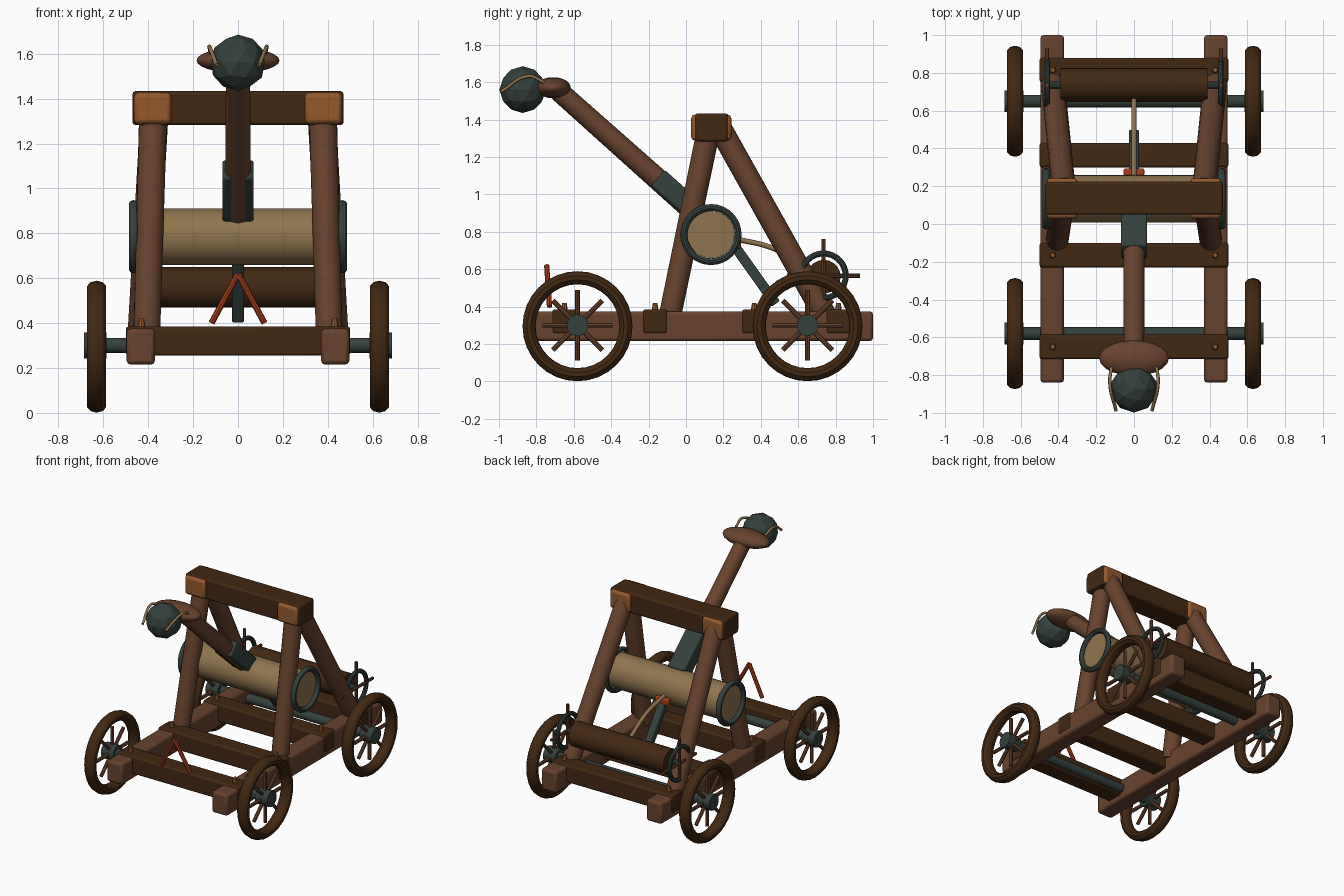
import bpy, math
from mathutils import Vector

if "Cube" in bpy.data.objects:
    bpy.data.objects.remove(bpy.data.objects["Cube"], do_unlink=True)


def material(name, rgb):
    m = bpy.data.materials.new(name)
    m.use_nodes = True
    m.diffuse_color = (*rgb, 1)
    bsdf = m.node_tree.nodes["Principled BSDF"]
    bsdf.inputs["Base Color"].default_value = (*rgb, 1)
    bsdf.inputs["Roughness"].default_value = 0.8
    return m


WOOD = material("brown wood", (0.14, 0.055, 0.026))
DARK = material("dark wood", (0.055, 0.021, 0.006))
CAP = material("orange wood", (0.30, 0.10, 0.025))
METAL = material("dark green metal", (0.035, 0.052, 0.045))
ROPE = material("tan rope", (0.28, 0.175, 0.075))
RED = material("red paint", (0.38, 0.045, 0.01))


def finish(name, mat, smooth=True):
    ob = bpy.context.object
    ob.name = name
    ob.data.materials.append(mat)
    if smooth:
        bpy.ops.object.shade_smooth_by_angle(angle=math.radians(35))
    return ob


def box(name, mat, center, size, bevel=0.015, tilt=0):
    bpy.ops.mesh.primitive_cube_add(size=1, location=center, rotation=(tilt, 0, 0))
    ob = bpy.context.object
    ob.scale = size
    bpy.ops.object.transform_apply(location=False, rotation=False)
    mod = ob.modifiers.new("bevel", "BEVEL")
    mod.width, mod.segments = bevel, 2
    return finish(name, mat)


def rod(name, mat, a, b, r, sides=16, r_end=None):
    a, b = Vector(a), Vector(b)
    d = b - a
    bpy.ops.mesh.primitive_cone_add(vertices=sides, radius1=r, radius2=r if r_end is None else r_end,
                                    depth=d.length, location=(a + b) / 2)
    bpy.context.object.rotation_euler = d.to_track_quat("Z", "Y").to_euler()
    return finish(name, mat)


def ring(name, mat, center, major, minor, half_width):
    # Torus lying in the side plane, with an oval section
    bpy.ops.mesh.primitive_torus_add(location=center, rotation=(0, math.pi / 2, 0), major_radius=major,
                                     minor_radius=minor, major_segments=32, minor_segments=10)
    bpy.context.object.scale.z = half_width / minor
    return finish(name, mat)


def cord(name, mat, points, r):
    cu = bpy.data.curves.new(name, "CURVE")
    cu.dimensions = "3D"
    cu.bevel_depth, cu.bevel_resolution, cu.resolution_u = r, 2, 6
    cu.use_fill_caps = True
    sp = cu.splines.new("BEZIER")
    sp.bezier_points.add(len(points) - 1)
    for p, co in zip(sp.bezier_points, points):
        p.co = co
        p.handle_left_type = p.handle_right_type = "AUTO"
    cu.materials.append(mat)
    ob = bpy.data.objects.new(name, cu)
    bpy.context.collection.objects.link(ob)


SIDES = (("left", 1), ("right", -1))

# Chassis beams and pegs
for i, y in enumerate((-0.65, -0.165, 0.365, 0.815)):
    box(f"cross_beam_{i + 1}", DARK, (0, y, 0.32), (1.0, 0.13, 0.13), 0.012)
    for side, s in SIDES:
        rod(f"{side}_peg_{i + 1}", CAP, (s * 0.43, y, 0.37), (s * 0.43, y, 0.42), 0.02, 8, 0.012)

# Axles and wheels
for end, y in (("front", -0.58), ("back", 0.65)):
    rod(f"{end}_axle", METAL, (-0.62, y, 0.3), (0.62, y, 0.3), 0.034)
    for side, s in SIDES:
        x = s * 0.63
        name = f"{end}_{side}"
        ring(f"{name}_tyre", DARK, (x, y, 0.295), 0.259, 0.035, 0.045)
        rod(f"{name}_hub", METAL, (s * 0.585, y, 0.3), (s * 0.685, y, 0.3), 0.058, 12)
        for k in range(4):
            a = k * math.pi / 4
            dy, dz = 0.188 * math.cos(a), 0.188 * math.sin(a)
            rod(f"{name}_spoke_{k + 1}", WOOD, (x, y - dy, 0.3 - dz), (x, y + dy, 0.3 + dz), 0.013, 8)

for side, s in SIDES:
    # Rails and A-frame legs
    box(f"{side}_rail", WOOD, (s * 0.433, 0.08, 0.295), (0.126, 1.84, 0.16), 0.018)
    rod(f"{side}_front_leg", WOOD, (s * 0.407, -0.09, 0.33), (s * 0.378, 0.12, 1.34), 0.06, 16, 0.063)
    rod(f"{side}_back_leg", WOOD, (s * 0.43, 0.75, 0.34), (s * 0.372, 0.19, 1.34), 0.063)
    box(f"{side}_top_cap", CAP, (s * 0.38, 0.135, 1.357), (0.165, 0.214, 0.138), 0.018)
    # Rings of the torsion drum and of the winch
    ring(f"{side}_drum_ring", METAL, (s * 0.465, 0.134, 0.785), 0.145, 0.018, 0.021)
    ring(f"{side}_winch_ring", METAL, (s * 0.46, 0.735, 0.565), 0.119, 0.016, 0.016)
    for k, (dy, dz) in enumerate(((0.195, 0), (0, 0.195))):
        rod(f"{side}_winch_handle_{k + 1}", WOOD, (s * 0.46, 0.735 - dy, 0.565 - dz),
            (s * 0.46, 0.735 + dy, 0.565 + dz), 0.011, 8)
    # Sling cords beside the ball, and the legs of the front marker
    cord(f"{side}_sling_cord", ROPE, [(s * 0.12, -0.76, 1.60), (s * 0.128, -0.84, 1.632),
                                      (s * 0.095, -0.988, 1.55)], 0.009)
    rod(f"{side}_marker_leg", RED, (s * 0.118, -0.73, 0.4), (0, -0.745, 0.62), 0.014, 8)

box("top_beam", DARK, (0, 0.137, 1.358), (0.94, 0.175, 0.15), 0.012)

# Torsion drum and winch
rod("torsion_drum", ROPE, (-0.46, 0.134, 0.785), (0.46, 0.134, 0.785), 0.126, 24)
rod("winch_drum", DARK, (-0.39, 0.737, 0.56), (0.39, 0.737, 0.56), 0.09, 20)
rod("winch_axle", METAL, (-0.46, 0.735, 0.565), (0.46, 0.735, 0.565), 0.02, 10)

# Throwing arm with its metal sleeve
root, tip = Vector((0, 0.08, 0.875)), Vector((0, -0.68, 1.552))
rod("throwing_arm", WOOD, root, tip, 0.06, 14, 0.055)
along = tip - root
tilt = math.atan2(-along.z, -along.y) + math.pi
box("arm_sleeve", METAL, root + along * 0.15 + Vector((0, 0.004, 0.005)), (0.14, 0.32, 0.112), 0.012, tilt)

# Cup and ball
bpy.ops.mesh.primitive_uv_sphere_add(segments=20, ring_count=12, radius=1, location=(0, -0.71, 1.57))
bpy.context.object.scale = (0.185, 0.094, 0.056)
finish("cup", WOOD)
bpy.ops.mesh.primitive_ico_sphere_add(subdivisions=2, radius=0.125, location=(0, -0.873, 1.56))
finish("ball", METAL, False)

# Release lever and winch rope
lever_top, lever_foot = Vector((0, 0.27, 0.71)), Vector((0, 0.48, 0.415))
lever = lever_top - lever_foot
box("release_lever", METAL, (lever_top + lever_foot) / 2, (0.054, lever.length, 0.054), 0.008,
    math.atan2(lever.z, lever.y))
box("release_catch", RED, (0, 0.275, 0.735), (0.11, 0.04, 0.05), 0.01)
cord("winch_rope", ROPE, [(0, 0.25, 0.765), (0, 0.47, 0.71), (0, 0.66, 0.60)], 0.014)
